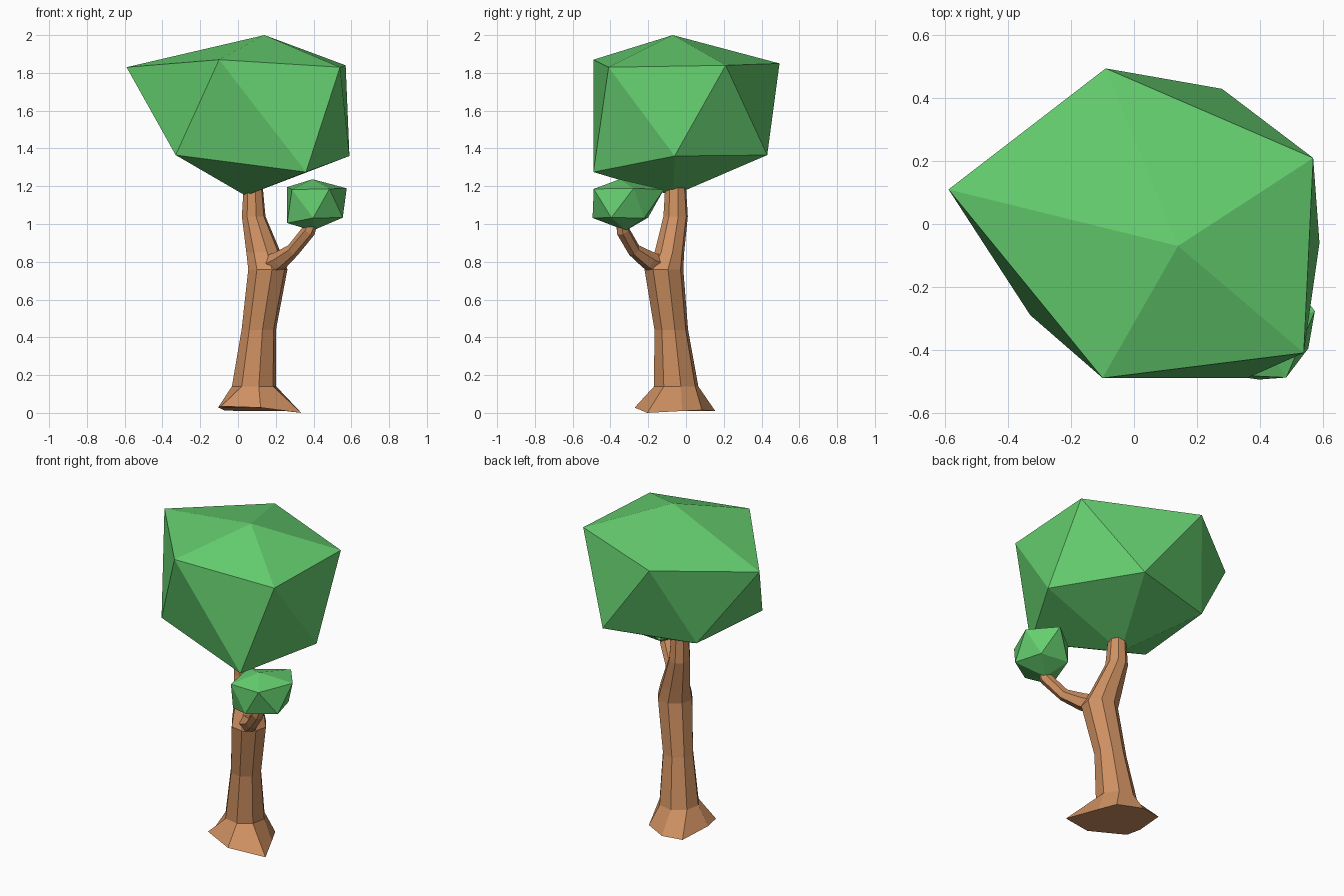
import bpy, bmesh, math
from mathutils import Vector

if "Cube" in bpy.data.objects:
    bpy.data.objects.remove(bpy.data.objects["Cube"])


def material(name, color):
    m = bpy.data.materials.new(name)
    m.diffuse_color = color
    m.use_nodes = True
    m.node_tree.nodes["Principled BSDF"].inputs["Base Color"].default_value = m.diffuse_color
    return m


leaf = material("leaf_green", (0.13, 0.62, 0.16, 1))
bark = material("bark_brown", (0.62, 0.28, 0.12, 1))


def make_object(name, verts, faces, mat):
    bm = bmesh.new()
    vs = [bm.verts.new(v) for v in verts]
    for f in faces:
        bm.faces.new([vs[i] for i in f])
    bmesh.ops.recalc_face_normals(bm, faces=bm.faces[:])
    mesh = bpy.data.meshes.new(name)
    bm.to_mesh(mesh)
    bm.free()
    mesh.materials.append(mat)
    obj = bpy.data.objects.new(name, mesh)
    bpy.context.collection.objects.link(obj)
    return obj


def loft(name, rings, mat):
    """Closed tube through rings with equal point counts."""
    n = len(rings[0])
    faces = [(r * n + i, r * n + (i + 1) % n, (r + 1) * n + (i + 1) % n, (r + 1) * n + i)
             for r in range(len(rings) - 1) for i in range(n)]
    last = (len(rings) - 1) * n
    faces += [tuple(range(n)), tuple(range(last, last + n))]
    return make_object(name, [p for ring in rings for p in ring], faces, mat)


# Crowns: one lopsided icosahedron, used large and again small and turned
top, bottom = (0.14, -0.07, 2.0), (0.04, -0.07, 1.15)
upper = [(-0.59, 0.11, 1.83), (-0.10, -0.49, 1.87), (0.54, -0.41, 1.83),
         (0.57, 0.21, 1.84), (-0.09, 0.495, 1.85)]
lower = [(-0.33, -0.29, 1.365), (0.36, -0.49, 1.275), (0.59, -0.06, 1.36),
         (0.28, 0.43, 1.365), (-0.27, 0.28, 1.36)]
crown_verts = [top] + upper + lower + [bottom]
crown_faces = []
for i in range(5):
    j = (i + 1) % 5
    crown_faces += [(0, 1 + i, 1 + j), (1 + i, 6 + i, 1 + j),
                    (1 + j, 6 + i, 6 + j), (11, 6 + j, 6 + i)]
make_object("large_crown", crown_verts, crown_faces, leaf)

s = 0.32
small_verts = [(0.417 + s * y, -0.306 - s * x, 1.237 - s * (2 - z)) for x, y, z in crown_verts]
make_object("small_crown", small_verts, crown_faces, leaf)

# Trunk: flared uneven foot, then eight-sided rings leaning with the bend
foot = [(0.335, -0.205, 0.003), (0.25, -0.02, 0.01), (0.20, 0.085, 0.015), (0.06, 0.155, 0.01),
        (-0.07, 0.135, 0.012), (-0.105, -0.07, 0.03), (-0.09, -0.17, 0.035), (0.12, -0.272, 0.028)]
foot[0] = (0.335, -0.205, 0.0)
sections = [(0.085, -0.052, 0.14, 0.120, 0.120), (0.110, -0.078, 0.44, 0.093, 0.091),
            (0.158, -0.117, 0.76, 0.106, 0.105), (0.135, -0.088, 0.85, 0.093, 0.080),
            (0.083, -0.055, 1.04, 0.064, 0.066), (0.080, -0.055, 1.22, 0.050, 0.055)]
angles = [math.radians(-33 + 45 * k) for k in range(8)]
trunk_rings = [foot] + [[(cx + rx * math.cos(a), cy + ry * math.sin(a), z) for a in angles]
                        for cx, cy, z, rx, ry in sections]
loft("trunk", trunk_rings, bark)

# Branch: six-sided tapering tube bending up to the small crown
path = [(0.16, -0.13, 0.775, 0.06), (0.225, -0.20, 0.81, 0.05),
        (0.292, -0.275, 0.862, 0.036), (0.375, -0.335, 0.965, 0.037), (0.392, -0.343, 1.01, 0.03)]
pts = [Vector(p[:3]) for p in path]
branch_rings = []
for i, p in enumerate(pts):
    d = (pts[min(i + 1, len(pts) - 1)] - pts[max(i - 1, 0)]).normalized()
    side = d.cross(Vector((0, 0, 1))).normalized()
    up = side.cross(d)
    branch_rings.append([p + path[i][3] * (math.cos(a) * side + math.sin(a) * up)
                         for a in (math.tau * k / 6 for k in range(6))])
loft("branch", branch_rings, bark)
